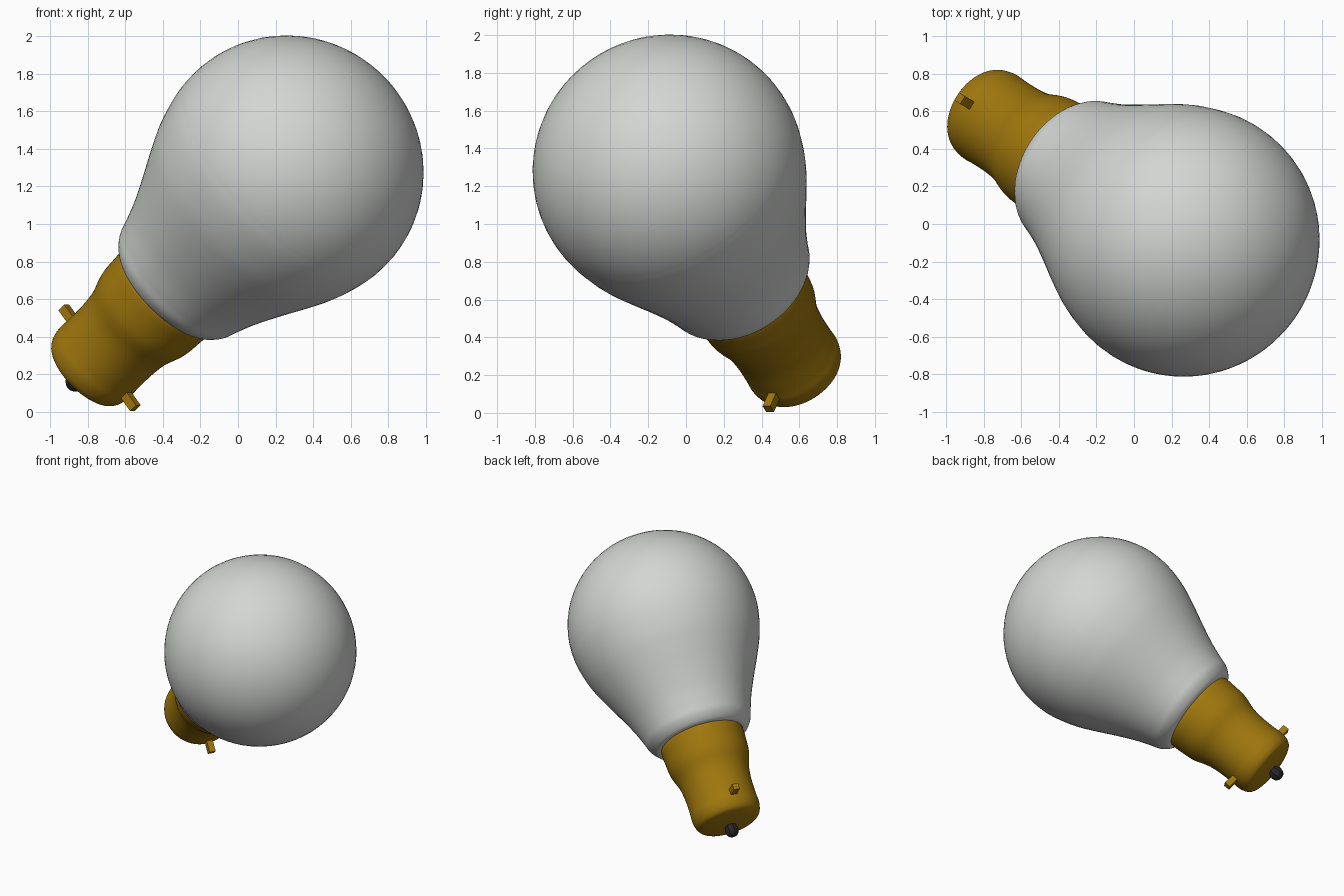
import bpy, bmesh, math
from mathutils import Vector, Matrix

if "Cube" in bpy.data.objects:
    bpy.data.objects.remove(bpy.data.objects["Cube"])

# Lamp frame: origin near the bulb's ball centre, local z runs towards the cap
C = Vector((0.308, -0.116, 1.323))
D = Vector((-0.647, 0.414, -0.641)).normalized()
P = Vector((-0.18, 0.11, 0.255))            # direction of the bayonet pins
P = (P - D * P.dot(D)).normalized()
Q = D.cross(P)
FRAME = Matrix.Translation(C) @ Matrix((P, Q, D)).transposed().to_4x4()

def material(name, col):
    m = bpy.data.materials.new(name)
    m.diffuse_color = (*col, 1)
    m.use_nodes = True
    m.node_tree.nodes["Principled BSDF"].inputs["Base Color"].default_value = m.diffuse_color
    return m

GLASS = material("pearl glass", (0.65, 0.67, 0.65))
BRASS = material("brass", (0.35, 0.185, 0.004))
BLACK = material("black contact", (0.02, 0.02, 0.022))

def finish(bm, name, mat, angle=None):
    bmesh.ops.recalc_face_normals(bm, faces=bm.faces)
    me = bpy.data.meshes.new(name)
    bm.to_mesh(me)
    bm.free()
    ob = bpy.data.objects.new(name, me)
    bpy.context.collection.objects.link(ob)
    me.materials.append(mat)
    ob.matrix_world = FRAME
    if angle:
        bpy.ops.object.select_all(action='DESELECT')
        ob.select_set(True)
        bpy.context.view_layer.objects.active = ob
        bpy.ops.object.shade_smooth_by_angle(angle=math.radians(angle))

def spline(pts, n=5):
    """Catmull-Rom curve through (radius, height) points."""
    v = [Vector(p) for p in pts]
    v = [2 * v[0] - v[1]] + v + [2 * v[-1] - v[-2]]
    out = []
    for a, b, c, d in zip(v, v[1:], v[2:], v[3:]):
        for i in range(n):
            t = i / n
            out.append(0.5 * (2 * b + (c - a) * t + (2 * a - 5 * b + 4 * c - d) * t * t
                              + (3 * b - a - 3 * c + d) * t ** 3))
    return out + [v[-2]]

def lathe(name, profile, mat, seg=72):
    bm = bmesh.new()
    vs = [bm.verts.new((max(r, 0), 0, z)) for r, z in profile]
    es = [bm.edges.new(p) for p in zip(vs, vs[1:])]
    bmesh.ops.spin(bm, geom=vs + es, axis=(0, 0, 1), cent=(0, 0, 0),
                   angle=2 * math.pi, steps=seg, use_merge=True)
    bmesh.ops.remove_doubles(bm, verts=bm.verts, dist=1e-4)
    finish(bm, name, mat, 50)

# Glass bulb: round front half, then a tapering neck with a rolled lip
R, A, Z0 = 0.722, 0.705, 0.055
front = [(R * math.sin(a), Z0 - A * math.cos(a)) for a in (i * math.pi / 36 for i in range(18))]
neck = spline([(R, Z0), (0.717, 0.14), (0.698, 0.24), (0.662, 0.36), (0.608, 0.485),
               (0.534, 0.64), (0.467, 0.79), (0.424, 0.91), (0.398, 0.985),
               (0.350, 1.04), (0.30, 1.045)])
lathe("glass_bulb", front + neck, GLASS)

# Brass cap: collar, waist and rounded end
cap = spline([(0.28, 1.02), (0.319, 1.045), (0.318, 1.15), (0.308, 1.25), (0.274, 1.36),
              (0.261, 1.47), (0.260, 1.59), (0.262, 1.66), (0.246, 1.72),
              (0.21, 1.75), (0.12, 1.768), (0, 1.773)])
lathe("brass_cap", cap, BRASS)

# Pair of bayonet pins
for side, label in ((1, "upper"), (-1, "lower")):
    bm = bmesh.new()
    bmesh.ops.create_cube(bm, size=1, matrix=Matrix.Translation((side * 0.299, 0, 1.615))
                          @ Matrix.Diagonal((0.10, 0.048, 0.048, 1)))
    finish(bm, label + "_bayonet_pin", BRASS)

# Centre contact
bm = bmesh.new()
bmesh.ops.create_uvsphere(bm, u_segments=8, v_segments=6, radius=0.055,
                          matrix=Matrix.Translation((0, 0, 1.812)))
finish(bm, "end_contact", BLACK)
